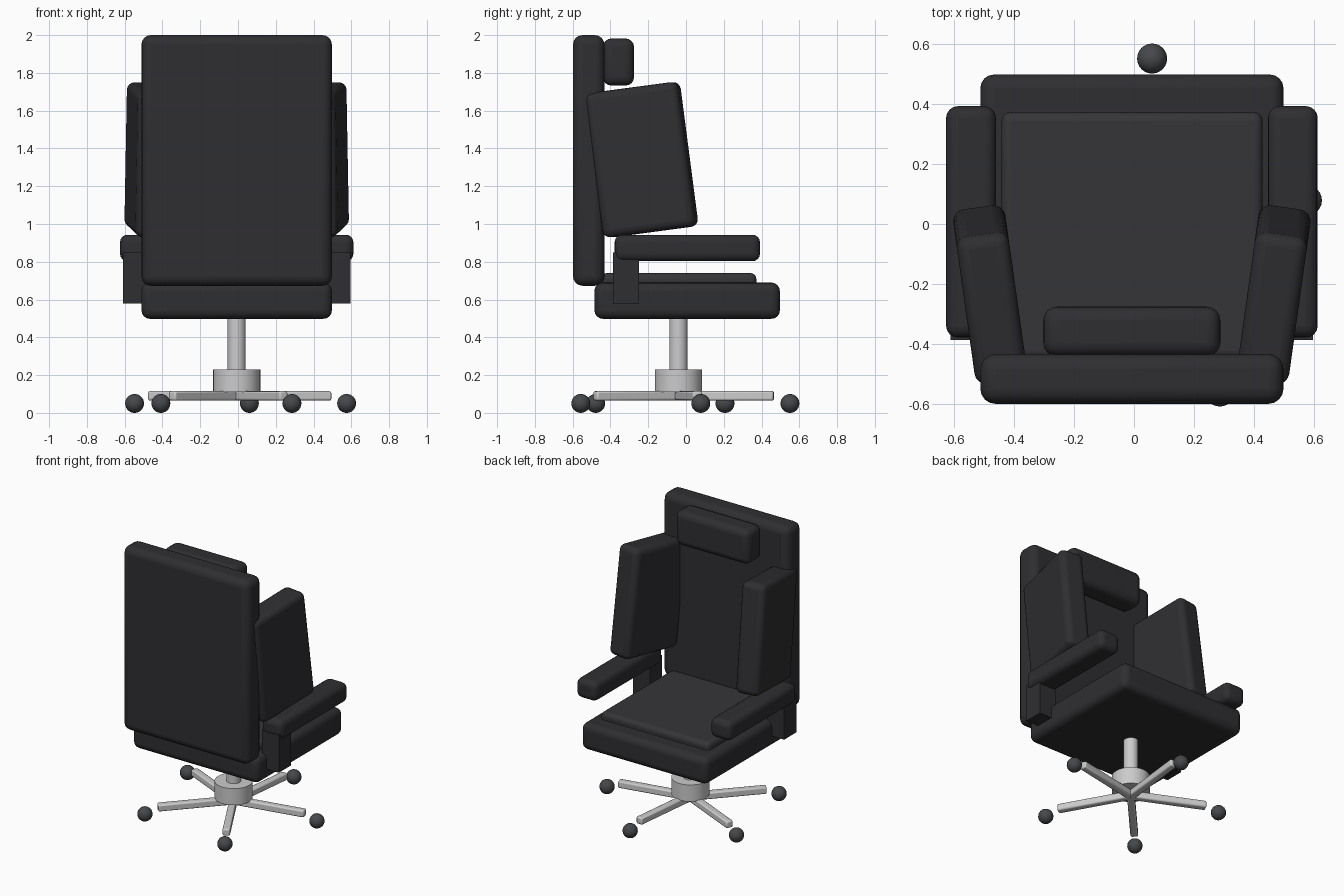
import bpy, math
from mathutils import Matrix, Vector

if "Cube" in bpy.data.objects:
    bpy.data.objects.remove(bpy.data.objects["Cube"])


def material(name, rgb):
    m = bpy.data.materials.new(name)
    m.diffuse_color = (*rgb, 1)
    m.use_nodes = True
    m.node_tree.nodes["Principled BSDF"].inputs["Base Color"].default_value = m.diffuse_color
    return m


LEATHER = material("black_leather", (0.028, 0.027, 0.031))
CUSHION = material("cushion_leather", (0.036, 0.035, 0.039))
METAL = material("light_metal", (0.75, 0.75, 0.77))
RUBBER = material("dark_rubber", (0.06, 0.065, 0.07))
CX, CY = -0.007, -0.04      # axis of the swivel column


def finish(name, mat, smooth=True):
    ob = bpy.context.object
    ob.name = name
    ob.data.materials.append(mat)
    if smooth:
        bpy.ops.object.shade_smooth_by_angle(angle=math.radians(35))
    return ob


def box(name, centre, size, mat, bevel=0.0, rot=(0, 0, 0), segments=4):
    bpy.ops.mesh.primitive_cube_add(size=1)
    ob = bpy.context.object
    ob.data.transform(Matrix.Diagonal((*size, 1)))
    ob.location, ob.rotation_euler = centre, rot
    if bevel:
        mod = ob.modifiers.new("rounding", 'BEVEL')
        mod.width, mod.segments = bevel, segments
    return finish(name, mat, bool(bevel))


def span(name, x, y, z, mat, bevel=0.0):
    lo, hi = Vector((x[0], y[0], z[0])), Vector((x[1], y[1], z[1]))
    return box(name, (lo + hi) / 2, hi - lo, mat, bevel)


def cylinder(name, radius, z0, z1, mat):
    bpy.ops.mesh.primitive_cylinder_add(vertices=32, radius=radius, depth=z1 - z0,
                                        location=(CX, CY, (z0 + z1) / 2))
    return finish(name, mat)


# Upholstery
span("seat", (-0.511, 0.497), (-0.485, 0.497), (0.498, 0.69), LEATHER, 0.045)
span("seat_cushion", (-0.441, 0.428), (-0.45, 0.372), (0.64, 0.74), CUSHION, 0.03)
span("backrest", (-0.511, 0.497), (-0.598, -0.432), (0.673, 2.0), LEATHER, 0.05)
span("headrest", (-0.302, 0.287), (-0.44, -0.275), (1.733, 1.982), LEATHER, 0.045)

# Armrests, their posts and the tilted side wings
for side, s in (("left", -1), ("right", 1)):
    x = CX + s * 0.535
    box(side + "_armrest", (x, 0.007, 0.873), (0.166, 0.77, 0.14), LEATHER, 0.04)
    box(side + "_arm_post", (x, -0.317, 0.715), (0.136, 0.138, 0.27), LEATHER)
    box(side + "_wing", (CX + s * 0.472, -0.235, 1.34), (0.175, 0.5, 0.772), LEATHER,
        0.04, (math.radians(7.5), 0, math.radians(-8 * s)))

# Column and hub
cylinder("column", 0.048, 0.11, 0.52, METAL)
cylinder("hub", 0.125, 0.11, 0.23, METAL)

# Five spokes with ball casters
for i in range(5):
    a = math.radians(11.5 + 72 * i)
    d = Vector((math.cos(a), math.sin(a), 0))
    axis = Vector((CX, CY, 0))
    box(f"spoke_{i + 1}", axis + d * 0.254 + Vector((0, 0, 0.09)),
        (0.508, 0.05, 0.05), METAL, 0.01, (0, 0, a), 2)
    bpy.ops.mesh.primitive_uv_sphere_add(segments=24, ring_count=16, radius=0.05,
                                         location=axis + d * 0.594 + Vector((0, 0, 0.05)))
    finish(f"caster_{i + 1}", RUBBER)
